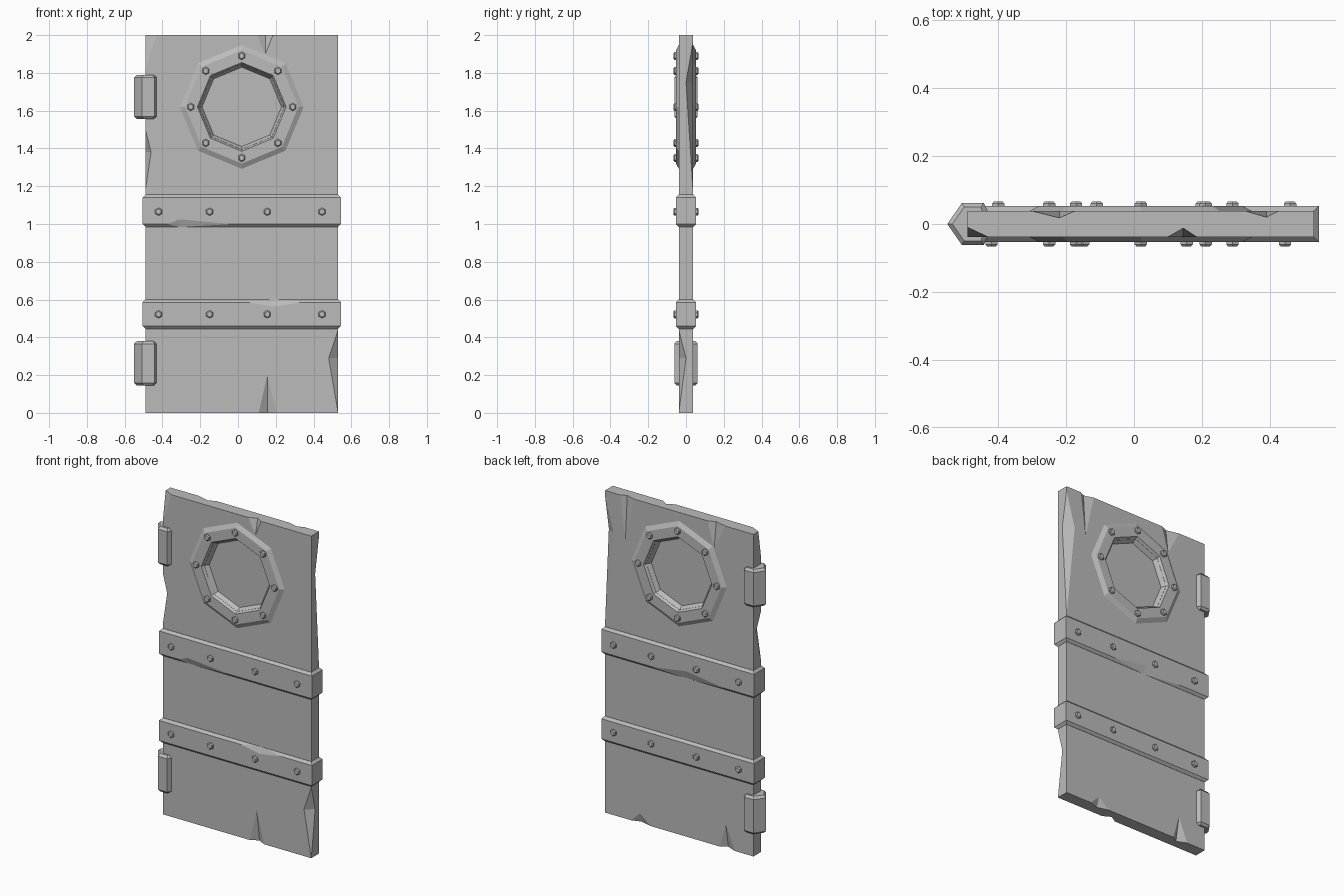
import bpy, bmesh, math
from mathutils import Vector

if "Cube" in bpy.data.objects:
    bpy.data.objects.remove(bpy.data.objects["Cube"])

grey = bpy.data.materials.new("worn grey metal")
grey.diffuse_color = (0.5, 0.5, 0.5, 1)
grey.use_nodes = True
grey.node_tree.nodes["Principled BSDF"].inputs["Base Color"].default_value = grey.diffuse_color

L, R, T = -0.49, 0.53, 0.038      # slab left, right, half thickness
CX, CZ = 0.02, 1.62               # porthole centre


def finish(name, bm):
    bmesh.ops.recalc_face_normals(bm, faces=bm.faces)
    me = bpy.data.meshes.new(name)
    bm.to_mesh(me)
    bm.free()
    ob = bpy.data.objects.new(name, me)
    bpy.context.collection.objects.link(ob)
    me.materials.append(grey)
    return ob


def hull(bm, pts):
    vs = [bm.verts.new(p) for p in pts]
    bmesh.ops.convex_hull(bm, input=vs)


def simplify(bm):
    bmesh.ops.dissolve_limit(bm, angle_limit=0.01, verts=bm.verts, edges=bm.edges)


def box_points(x0, x1, y, z0, z1):
    return [(x, s * y, z) for x in (x0, x1) for s in (-1, 1) for z in (z0, z1)]


def prism_points(cx, cz, stations, n, turn=0):
    """Rings of n points round the y axis, one per (radius, y)."""
    return [(cx + r * math.sin(turn + i * math.tau / n), y,
             cz + r * math.cos(turn + i * math.tau / n))
            for r, y in stations for i in range(n)]


def chip(bm, p, q, a, b, t=0.3):
    """Wedge cutter: valley p-q, meeting the surface at a and b."""
    p, q, a, b = map(Vector, (p, q, a, b))
    m = (p + q) / 2
    hull(bm, [p + (p - q) * t, q + (q - p) * t, a + (a - m) * t, b + (b - m) * t])


def cut(ob, bm):
    cutter = finish("cutter", bm)
    cutter.hide_render = True
    mod = ob.modifiers.new("chips", 'BOOLEAN')
    mod.operation, mod.solver, mod.object = 'DIFFERENCE', 'EXACT', cutter
    bpy.context.view_layer.objects.active = ob
    bpy.ops.object.modifier_apply(modifier=mod.name)
    bpy.data.objects.remove(cutter)


# door slab
bm = bmesh.new()
hull(bm, box_points(L, R, T, 0, 2))
simplify(bm)
slab = finish("door_slab", bm)

# chips and porthole hole in the slab
bm = bmesh.new()
hull(bm, prism_points(CX, CZ, [(0.225, -0.2), (0.225, 0.2)], 8))
# cracks at top and bottom: side, x start, tip x, x end, edge z, tip z, depth
for s, x0, xm, x1, z, zt, d in [(-1, 0.10, 0.145, 0.185, 2, 1.90, 0.026),
                                (1, -0.30, -0.22, -0.175, 2, 1.84, 0.020),
                                (1, 0.33, 0.39, 0.425, 2, 1.72, 0.018),
                                (-1, 0.11, 0.155, 0.205, 0, 0.20, 0.028),
                                (1, -0.36, -0.30, -0.26, 0, 0.15, 0.026),
                                (1, 0.22, 0.29, 0.35, 0, 0.06, 0.020)]:
    y = s * T
    chip(bm, (xm, y, zt), (xm, y - s * d, z), (x0, y, z), (x1, y, z))
# long chips on the upright edges
chip(bm, (0.48, -T, 0.29), (R, 0.0, 0.29), (R, -T, 0.0), (R, -T, 0.44))
chip(bm, (0.47, T, 1.75), (R, 0.0, 1.75), (R, T, 1.16), (R, T, 1.97))
chip(bm, (-0.46, -T, 1.38), (L, 0.015, 1.38), (L, -T, 1.18), (L, -T, 1.50))
# broken top corner
chip(bm, (-0.43, -T, 2), (L, -0.01, 2), (L, -T, 1.82), (L, -T, 2.2))
cut(slab, bm)

# porthole ring, a closed profile turned in eight steps
profile = [(0.335, -0.034), (0.30, -0.053), (0.235, -0.053), (0.21, -0.012),
           (0.21, 0.012), (0.235, 0.053), (0.30, 0.053), (0.335, 0.034)]
bm = bmesh.new()
pts = [bm.verts.new(p) for p in prism_points(CX, CZ, profile, 8)]
for k in range(8):
    for i in range(8):
        j, m = (i + 1) % 8, (k + 1) % 8
        bm.faces.new([pts[k * 8 + i], pts[k * 8 + j], pts[m * 8 + j], pts[m * 8 + i]])
finish("porthole_ring", bm)

# porthole pane
bm = bmesh.new()
hull(bm, prism_points(CX, CZ, [(0.22, -0.011), (0.22, 0.011)], 8))
simplify(bm)
finish("porthole_pane", bm)

# cross bands with sloped upper and lower edges
BY = 0.053


def band(name, z0, z1):
    bm = bmesh.new()
    hull(bm, box_points(-0.505, 0.545, BY, z0 + 0.015, z1 - 0.015)
         + box_points(-0.49, 0.53, T + 0.001, z0, z1))
    simplify(bm)
    return finish(name, bm)


upper = band("upper_band", 0.985, 1.155)
lower = band("lower_band", 0.445, 0.60)

# worn spots along the band edges
bm = bmesh.new()
chip(bm, (-0.31, -BY, 1.025), (-0.31, -0.036, 0.98), (-0.38, -BY, 0.995), (0.02, -BY, 0.995))
chip(bm, (-0.04, BY, 1.035), (-0.04, 0.036, 0.98), (-0.33, BY, 0.995), (0.22, BY, 0.995))
cut(upper, bm)
bm = bmesh.new()
chip(bm, (0.19, -BY, 0.562), (0.19, -0.036, 0.605), (0.03, -BY, 0.59), (0.36, -BY, 0.59))
cut(lower, bm)

# hinges: pointed six-sided blocks with tapered ends
for name, z0, z1 in (("lower_hinge", 0.145, 0.38), ("upper_hinge", 1.555, 1.79)):
    bm = bmesh.new()
    for_ends = [(-0.535, 0), (-0.50, 0.05), (-0.45, 0.05), (-0.44, 0)]
    for_body = [(-0.55, 0), (-0.507, 0.062), (-0.443, 0.062), (-0.43, 0.036)]
    hull(bm, [(x, s * y, z) for sec, zs in ((for_ends, (z0, z1)),
                                            (for_body, (z0 + 0.014, z1 - 0.014)))
              for x, y in sec for z in zs for s in ((-1, 1) if y else (1,))])
    simplify(bm)
    finish(name, bm)

# hexagonal bolts on both sides
bm = bmesh.new()
for s, xs in ((-1, (-0.42, -0.15, 0.155, 0.445)), (1, (-0.40, -0.11, 0.20, 0.46))):
    spots = [(x, z) for x in xs for z in (0.522, 1.065)]
    spots += [(CX + 0.27 * math.sin(k * math.pi / 4), CZ + 0.27 * math.cos(k * math.pi / 4))
              for k in range(8)]
    for x, z in spots:
        hull(bm, prism_points(x, z, [(0.021, s * 0.05), (0.021, s * 0.060),
                                     (0.015, s * 0.066)], 6))
simplify(bm)
finish("bolts", bm)
